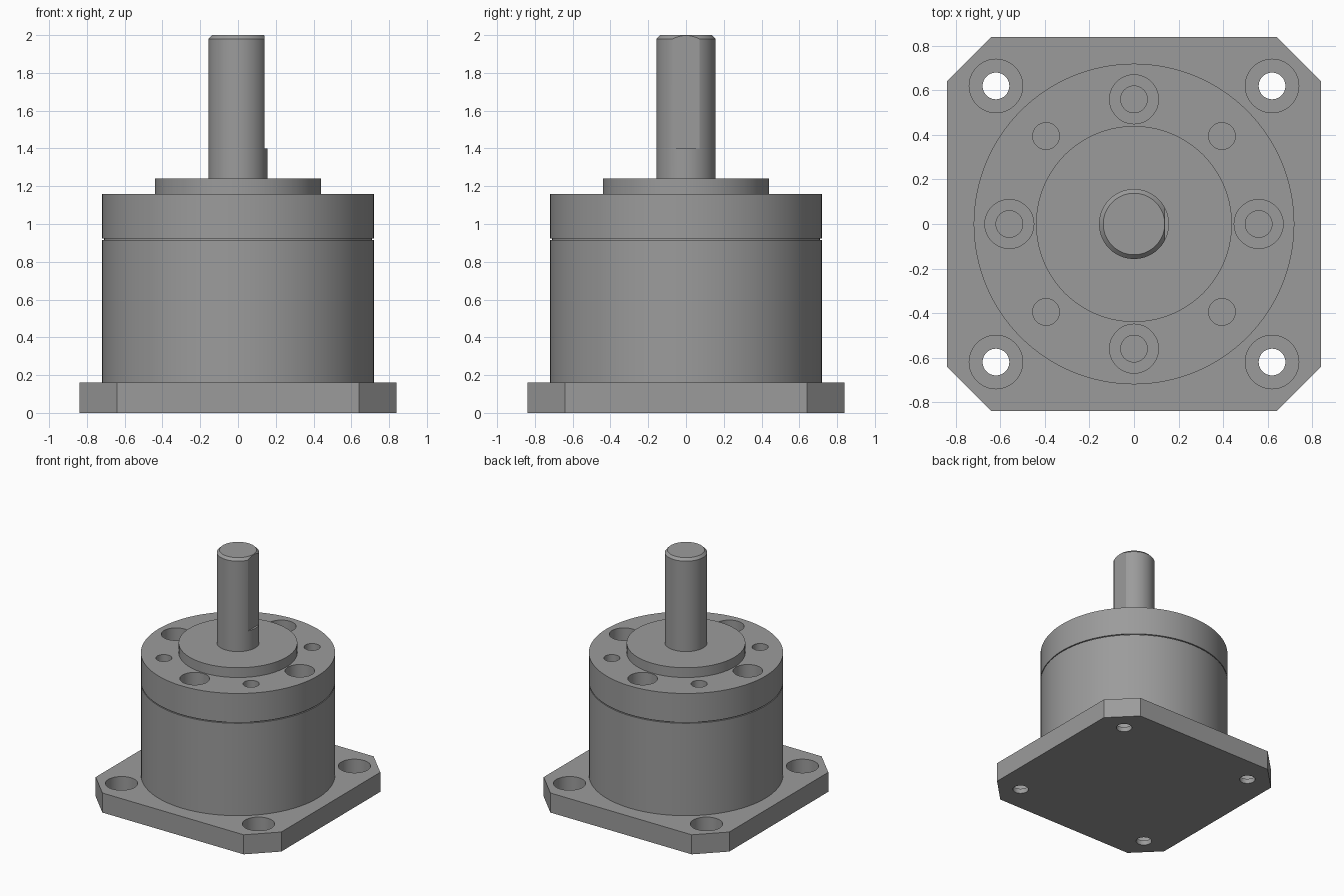
import bpy, bmesh, math

if "Cube" in bpy.data.objects:
    bpy.data.objects.remove(bpy.data.objects["Cube"])

steel = bpy.data.materials.new("grey steel")
steel.diffuse_color = (0.33, 0.33, 0.33, 1)
steel.use_nodes = True
steel.node_tree.nodes["Principled BSDF"].inputs["Base Color"].default_value = steel.diffuse_color


def make_object(name, bm):
    bmesh.ops.recalc_face_normals(bm, faces=bm.faces[:])
    mesh = bpy.data.meshes.new(name)
    bm.to_mesh(mesh)
    bm.free()
    mesh.materials.append(steel)
    obj = bpy.data.objects.new(name, mesh)
    bpy.context.collection.objects.link(obj)
    return obj


def lathe(name, profile, centres=((0, 0),), sides=96):
    """Revolve (radius, z) points into a capped solid at each centre."""
    bm = bmesh.new()
    for cx, cy in centres:
        rings = []
        for r, z in profile:
            rings.append([bm.verts.new((cx + r * math.cos(2 * math.pi * i / sides),
                                        cy + r * math.sin(2 * math.pi * i / sides), z))
                          for i in range(sides)])
        for a, b in zip(rings, rings[1:]):
            for i in range(sides):
                j = (i + 1) % sides
                bm.faces.new((a[i], a[j], b[j], b[i]))
        bm.faces.new(rings[0])
        bm.faces.new(rings[-1])
    return make_object(name, bm)


def cut(target, cutter):
    """Subtract the cutter, then remove it."""
    mod = target.modifiers.new("cut", "BOOLEAN")
    mod.operation, mod.solver, mod.object = "DIFFERENCE", "EXACT", cutter
    bpy.context.view_layer.objects.active = target
    bpy.ops.object.modifier_apply(modifier=mod.name)
    bpy.data.objects.remove(cutter)


def smooth(obj):
    bpy.ops.object.select_all(action="DESELECT")
    obj.select_set(True)
    bpy.context.view_layer.objects.active = obj
    bpy.ops.object.shade_smooth_by_angle(angle=math.radians(20))


# Square mounting flange with chamfered corners
h, c, t = 0.84, 0.64, 0.16
outline = [(h, -c), (h, c), (c, h), (-c, h), (-h, c), (-h, -c), (-c, -h), (c, -h)]
bm = bmesh.new()
base = bm.faces.new([bm.verts.new((x, y, 0)) for x, y in outline])
top = bmesh.ops.extrude_face_region(bm, geom=[base])["geom"]
bmesh.ops.translate(bm, vec=(0, 0, t), verts=[v for v in top if isinstance(v, bmesh.types.BMVert)])
flange = make_object("mounting_flange", bm)

# Counterbored flange holes
corners = [(x, y) for x in (-0.62, 0.62) for y in (-0.62, 0.62)]
cut(flange, lathe("flange_cutter", [(0.06, -0.1), (0.06, 0.04), (0.12, 0.04), (0.12, 0.3)], corners, 48))

# Round housing with thin seam groove and raised pilot boss
housing = lathe("gear_housing", [(0.72, t), (0.72, 0.916), (0.71, 0.916), (0.71, 0.924), (0.72, 0.924),
                                 (0.72, 1.16), (0.44, 1.16), (0.44, 1.24), (0.14, 1.24)], sides=128)

# Counterbored holes on the axes, plain holes on the diagonals
axes = [(0.56, 0), (-0.56, 0), (0, 0.56), (0, -0.56)]
cut(housing, lathe("counterbore_cutter", [(0.06, 0.95), (0.06, 1.04), (0.11, 1.04), (0.11, 1.3)], axes, 48))
diagonals = [(x, y) for x in (-0.395, 0.395) for y in (-0.395, 0.395)]
cut(housing, lathe("tapped_cutter", [(0.06, 0.95), (0.06, 1.3)], diagonals, 48))

# Output shaft with chamfered tip and a flat on +x
shaft = lathe("output_shaft", [(0.157, 1.24), (0.157, 1.98), (0.138, 2.0)])
bm = bmesh.new()
bmesh.ops.create_cube(bm, size=1)
bmesh.ops.translate(bm, vec=(0.64, 0, 1.9), verts=bm.verts)
cut(shaft, make_object("flat_cutter", bm))

for part in (flange, housing, shaft):
    smooth(part)
